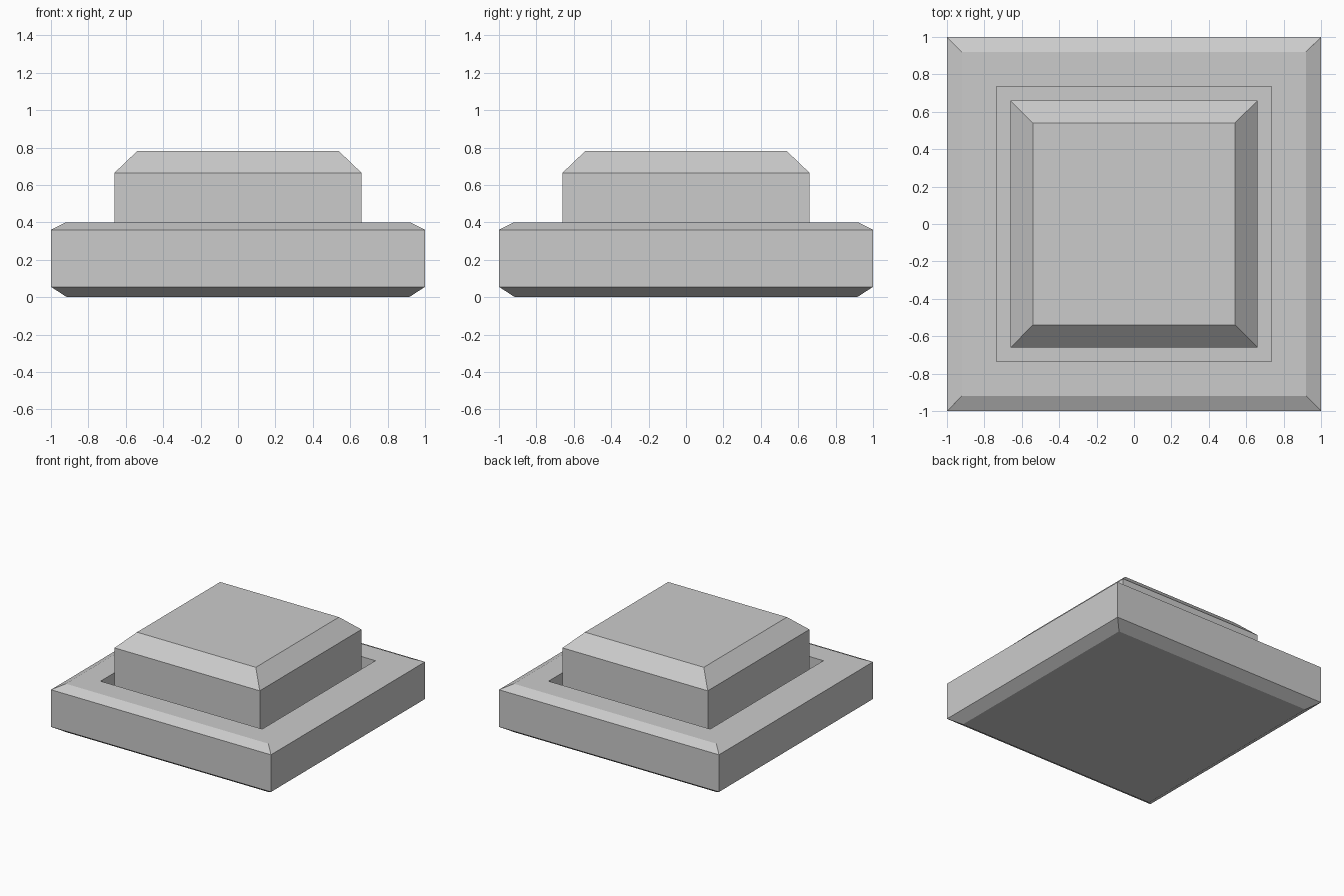
import bpy
import bmesh

if "Cube" in bpy.data.objects:
    bpy.data.objects.remove(bpy.data.objects["Cube"])


def square_loft(name, profile, cap_bottom=True):
    """Loft square rings through (half_width, z) points, capping the ends."""
    bm = bmesh.new()
    rings = [[bm.verts.new((sx * h, sy * h, z))
              for sx, sy in ((-1, -1), (1, -1), (1, 1), (-1, 1))]
             for h, z in profile]
    for low, high in zip(rings, rings[1:]):
        for i in range(4):
            j = (i + 1) % 4
            bm.faces.new((low[i], low[j], high[j], high[i]))
    if cap_bottom:
        bm.faces.new(rings[0][::-1])
    bm.faces.new(rings[-1])
    mesh = bpy.data.meshes.new(name)
    bm.to_mesh(mesh)
    bm.free()
    obj = bpy.data.objects.new(name, mesh)
    bpy.context.collection.objects.link(obj)
    return obj


FLOOR = 0.22

# Chamfered base plate with a square pocket sunk into its top
base = square_loft("base_plate", [
    (0.915, 0.0), (1.0, 0.055), (1.0, 0.36), (0.92, 0.40),
    (0.735, 0.40), (0.735, FLOOR)])

# Raised button with a bevelled top, standing on the pocket floor
button = square_loft("button", [
    (0.66, FLOOR), (0.66, 0.665), (0.54, 0.78)], cap_bottom=False)
button.parent = base
